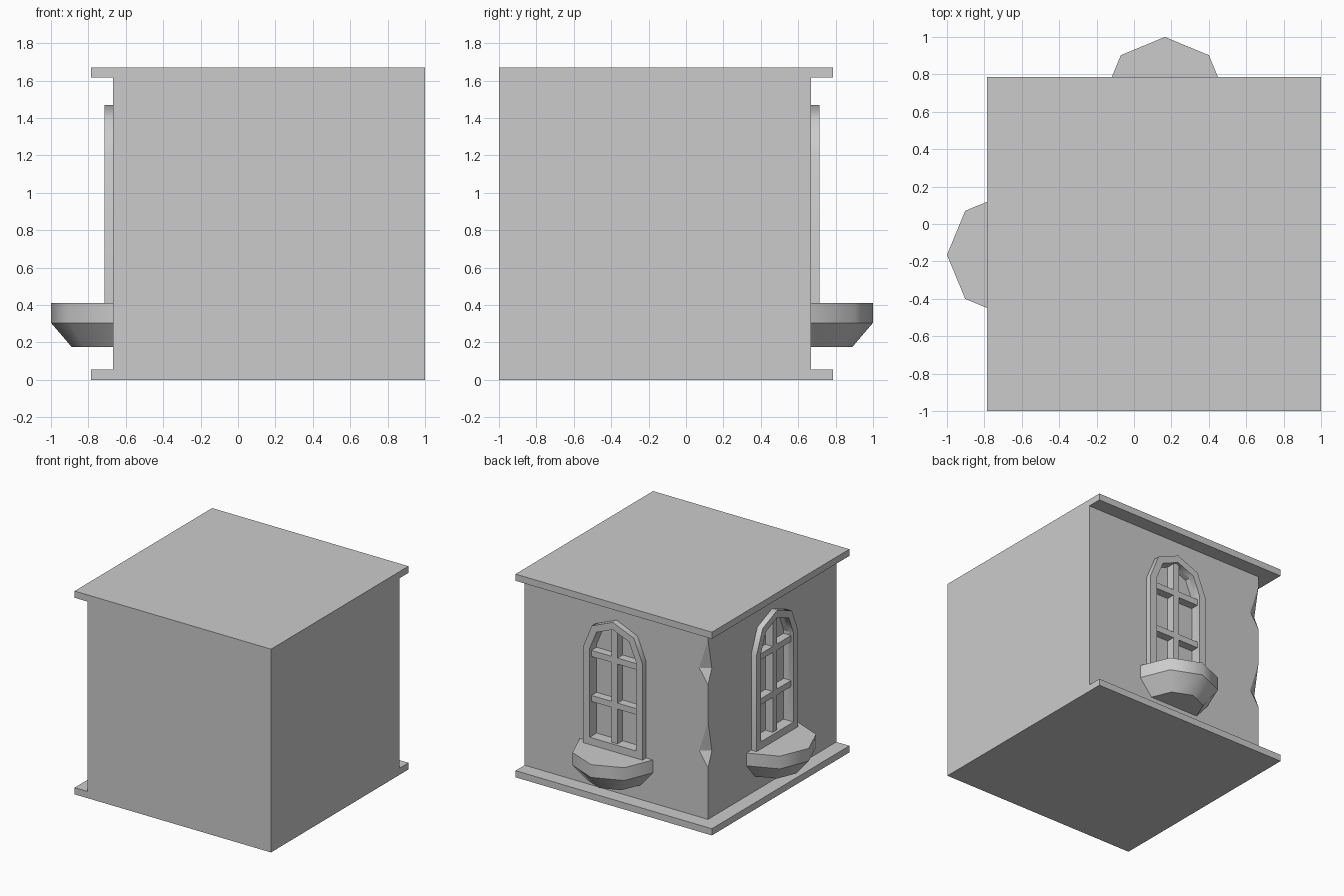
import bpy, bmesh
from math import cos, sin, pi, radians
from mathutils import Matrix, Vector

cube = bpy.data.objects.get("Cube")
if cube:
    bpy.data.objects.remove(cube, do_unlink=True)

stone = bpy.data.materials.new("light_grey_stone")
stone.use_nodes = True
stone.diffuse_color = (0.6, 0.6, 0.6, 1)
stone.node_tree.nodes["Principled BSDF"].inputs["Base Color"].default_value = (0.6, 0.6, 0.6, 1)

WALL, CENTRE, LEDGE = 0.667, 0.165, 0.785
HEIGHT, SLAB = 1.67, 0.055
SPRING, RECESS = 1.2, -0.042


def loft(name, loops, ring=False, matrix=Matrix(), smooth=False):
    """Join equal loops of points into a solid, capped or wrapped round."""
    bm = bmesh.new()
    rows = [[bm.verts.new(p) for p in loop] for loop in loops]
    pairs = list(zip(rows, rows[1:])) + ([(rows[-1], rows[0])] if ring else [])
    for a, b in pairs:
        for i in range(len(a)):
            j = (i + 1) % len(a)
            bm.faces.new((a[i], a[j], b[j], b[i]))
    if not ring:
        bm.faces.new(rows[0])
        bm.faces.new(rows[-1])
    bm.transform(matrix)
    bmesh.ops.recalc_face_normals(bm, faces=bm.faces)
    mesh = bpy.data.meshes.new(name)
    bm.to_mesh(mesh)
    bm.free()
    mesh.materials.append(stone)
    obj = bpy.data.objects.new(name, mesh)
    bpy.context.collection.objects.link(obj)
    if smooth:
        bpy.ops.object.select_all(action='DESELECT')
        obj.select_set(True)
        bpy.context.view_layer.objects.active = obj
        bpy.ops.object.shade_smooth_by_angle(angle=radians(47))
    return obj


def box(name, lo, hi, matrix=Matrix()):
    loops = [[(lo[0], lo[1], z), (hi[0], lo[1], z), (hi[0], hi[1], z), (lo[0], hi[1], z)]
             for z in (lo[2], hi[2])]
    return loft(name, loops, matrix=matrix)


def arch(radius, bottom, y):
    """Window outline with a four-sided round top."""
    points = [(-radius, y, bottom), (radius, y, bottom)]
    return points + [(radius * cos(k * pi / 4), y, SPRING + radius * sin(k * pi / 4))
                     for k in range(5)]


def half_octagon(radius, z):
    return [(radius * cos(k * pi / 4), radius * sin(k * pi / 4), z) for k in range(5)]


def carve(target, cutter):
    """Subtract the cutter, then discard it."""
    cutter.hide_render = True
    mod = target.modifiers.new("carve", 'BOOLEAN')
    mod.operation, mod.solver, mod.object = 'DIFFERENCE', 'EXACT', cutter
    bpy.context.view_layer.objects.active = target
    bpy.ops.object.modifier_apply(modifier=mod.name)
    bpy.data.objects.remove(cutter, do_unlink=True)


# Building block with a floor ledge and a roof ledge
body = box("wall_block", (-WALL, -1, SLAB), (1, WALL, HEIGHT - SLAB))
box("floor_ledge", (-LEDGE, -1, 0), (1, LEDGE, SLAB))
box("roof_ledge", (-LEDGE, -1, HEIGHT - SLAB), (1, LEDGE, HEIGHT))

# Two chips broken out of the exposed corner
for top, middle, bottom in ((1.53, 1.28, 1.16), (0.86, 0.6, 0.48)):
    corner = [Vector((-WALL, WALL, top)), Vector((-WALL, WALL, bottom)),
              Vector((-WALL + 0.08, WALL, middle)), Vector((-WALL, WALL - 0.05, middle))]
    hub = (corner[2] + corner[3]) / 2
    t, b, p, q = [hub + (c - hub) * 1.5 for c in corner]
    chip = loft("chip_cutter", [[t, p, q], [b, p, q]])
    bm = bmesh.new()
    vs = [bm.verts.new(c) for c in (t, b, p, q)]
    for skip in vs:
        bm.faces.new([v for v in vs if v is not skip])
    bmesh.ops.recalc_face_normals(bm, faces=bm.faces)
    bm.to_mesh(chip.data)
    bm.free()
    carve(body, chip)

# Arched windows with glazing bars and a planter below
places = {
    "back": Matrix.Translation((CENTRE, WALL, 0)),
    "side": Matrix.Translation((-WALL, -CENTRE, 0)) @ Matrix.Rotation(pi / 2, 4, 'Z'),
}
for side, place in places.items():
    carve(body, loft("opening_cutter", [arch(0.21, 0.47, RECESS), arch(0.21, 0.47, 0.1)],
                     matrix=place))
    loft(side + "_window_frame",
         [arch(0.27, 0.4, 0), arch(0.27, 0.4, 0.048), arch(0.21, 0.47, 0.048), arch(0.21, 0.47, 0)],
         ring=True, matrix=place, smooth=True)
    box(side + "_upright_bar", (-0.027, RECESS, 0.47), (0.027, 0.025, SPRING + 0.21), place)
    for level, z in (("lower", 0.78), ("upper", 1.15)):
        box(f"{side}_{level}_cross_bar", (-0.21, RECESS, z - 0.025), (0.21, 0.025, z + 0.025), place)
    loft(side + "_planter_rim", [half_octagon(0.333, 0.305), half_octagon(0.333, 0.41)],
         matrix=place, smooth=True)
    loft(side + "_planter_base", [half_octagon(0.222, 0.175), half_octagon(0.333, 0.305)],
         matrix=place, smooth=True)
